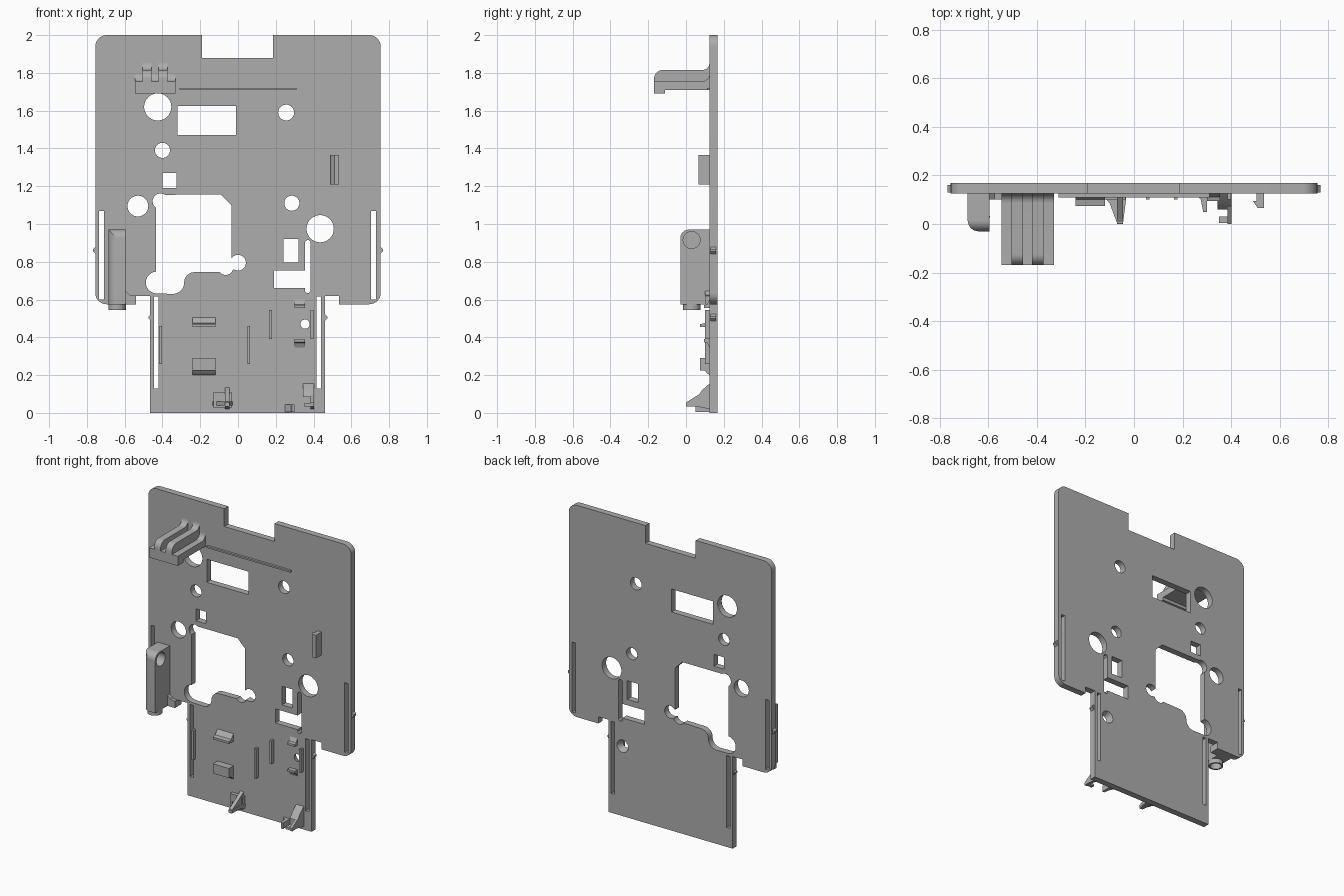
import bpy, bmesh
from math import sin, cos, radians
from mathutils import Vector

if "Cube" in bpy.data.objects:
    bpy.data.objects.remove(bpy.data.objects["Cube"], do_unlink=True)

grey = bpy.data.materials.new("plain_grey")
grey.use_nodes = True
grey.diffuse_color = (0.42, 0.42, 0.42, 1)
grey.node_tree.nodes["Principled BSDF"].inputs["Base Color"].default_value = grey.diffuse_color

FRONT, BACK = 0.125, 0.168   # front and back faces of the plate
AXES = {"x": lambda u, v, w: (w, u, v),
        "y": lambda u, v, w: (u, w, v),
        "z": lambda u, v, w: (u, v, w)}


def arc(cu, cv, r, a0, a1, n=12):
    angles = [radians(a0 + (a1 - a0) * i / n) for i in range(n + 1)]
    return [(cu + r * cos(a), cv + r * sin(a)) for a in angles]


def circle(cu, cv, r):
    return arc(cu, cv, r, 0, 360, 40)[:-1]


def rect(u0, u1, v0, v1):
    return [(u0, v0), (u1, v0), (u1, v1), (u0, v1)]


def extrude(name, loops, axis, lo, hi):
    """Fill an outline (first loop) with holes (other loops) and extrude it."""
    bm = bmesh.new()
    for loop in loops:
        vs = [bm.verts.new(AXES[axis](u, v, lo)) for u, v in loop]
        for a, b in zip(vs, vs[1:] + vs[:1]):
            bm.edges.new((a, b))
    bmesh.ops.triangle_fill(bm, use_beauty=True, edges=bm.edges[:])
    out = bmesh.ops.extrude_face_region(bm, geom=bm.faces[:], use_keep_orig=True)
    moved = [g for g in out["geom"] if isinstance(g, bmesh.types.BMVert)]
    bmesh.ops.translate(bm, verts=moved, vec=Vector(AXES[axis](0, 0, hi - lo)))
    bmesh.ops.recalc_face_normals(bm, faces=bm.faces[:])
    mesh = bpy.data.meshes.new(name)
    bm.to_mesh(mesh)
    bm.free()
    mesh.materials.append(grey)
    ob = bpy.data.objects.new(name, mesh)
    bpy.context.collection.objects.link(ob)
    return ob


def box(name, x0, x1, y0, y1, z0, z1):
    return extrude(name, [rect(x0, x1, z0, z1)], "y", y0, y1)


def cut(ob, cutter):
    mod = ob.modifiers.new("cut", "BOOLEAN")
    mod.operation, mod.solver, mod.object = "DIFFERENCE", "EXACT", cutter
    cutter.hide_render = True
    cutter.hide_set(True)


# Main plate outline with the top notch and the narrow lower tab
outline = ([(-0.465, 0), (0.46, 0), (0.46, 0.62), (0.535, 0.62), (0.535, 0.575)]
           + arc(0.695, 0.635, 0.06, -90, 0) + arc(0.695, 1.94, 0.06, 0, 90)
           + [(0.185, 2), (0.185, 1.88), (-0.19, 1.88), (-0.19, 2)]
           + arc(-0.695, 1.94, 0.06, 90, 180) + arc(-0.695, 0.635, 0.06, 180, 270)
           + [(-0.54, 0.575), (-0.54, 0.62), (-0.465, 0.62)])
# Large irregular opening
opening = (arc(-0.41, 1.12, 0.042, 233, 56) + [(-0.09, 1.155), (-0.035, 1.10)]
           + arc(0, 0.795, 0.042, 146, -120) + arc(-0.065, 0.77, 0.04, -15, -145)
           + arc(-0.23, 0.69, 0.055, 90, 180) + arc(-0.345, 0.69, 0.06, 0, -90)
           + arc(-0.43, 0.69, 0.058, 270, 95))
stepped = [(0.19, 0.66), (0.355, 0.66), (0.355, 0.645), (0.365, 0.635), (0.375, 0.635),
           (0.385, 0.645), (0.385, 0.905), (0.375, 0.915), (0.365, 0.915), (0.355, 0.905),
           (0.355, 0.755), (0.19, 0.755)]
windows = [rect(-0.32, -0.01, 1.47, 1.625), rect(-0.40, -0.325, 1.19, 1.27),
           rect(0.24, 0.32, 0.795, 0.92)]
slots = [rect(-0.735, -0.71, 0.6, 1.07), rect(0.705, 0.73, 0.6, 1.07),
         rect(-0.445, -0.42, 0.13, 0.615), rect(0.415, 0.44, 0.13, 0.615)]
holes = [circle(*c) for c in ((-0.425, 1.62, 0.072), (0.255, 1.59, 0.042), (-0.4, 1.39, 0.04),
                              (-0.53, 1.095, 0.055), (0.285, 1.11, 0.04), (0.435, 0.975, 0.072))]
plate = extrude("main_plate", [outline, opening, stepped] + windows + slots + holes,
                "y", FRONT, BACK)

# Countersunk screw hole, wider at the back
bpy.ops.mesh.primitive_cone_add(vertices=32, radius1=0.045, radius2=0.02, depth=0.06,
                                location=(0.355, 0.145, 0.47), rotation=(radians(90), 0, 0))
cone = bpy.context.object
cone.name = "screw_hole_cutter"
cone.data.materials.append(grey)
cut(plate, cone)

# Top bracket: slab with a front lip and two raised ribs
slab = ([(FRONT, 1.71), (-0.11, 1.71), (-0.11, 1.69), (-0.169, 1.69), (-0.169, 1.755)]
        + arc(0.085, 1.795, 0.04, -90, 0, 8))
extrude("bracket_slab", [slab], "x", -0.545, -0.33)
rib = ([(FRONT, 1.75), (-0.169, 1.75)] + arc(-0.124, 1.77, 0.045, 180, 90, 8)
       + arc(0.085, 1.855, 0.04, -90, 0, 8))
for i, x in enumerate((-0.505, -0.42)):
    extrude(f"bracket_rib_{i + 1}", [rib], "x", x, x + 0.047)

# Long thin rib and the side hook
box("long_rib", -0.31, 0.31, 0.11, FRONT, 1.71, 1.721)
hook = [(0.505, FRONT), (0.535, FRONT), (0.535, 0.065), (0.51, 0.065), (0.49, 0.095), (0.505, 0.095)]
extrude("side_hook", [hook], "z", 1.21, 1.365)

# Cable tube with a round port on its side and a hollow spigot below
tube = extrude("tube_housing", [[(FRONT, 0.575), (FRONT, 0.97)] + arc(0.015, 0.925, 0.045, 90, 180)
                                + [(-0.03, 0.575)]], "x", -0.685, -0.595)
edge = [(-0.70, -0.05), (-0.64, -0.05), (-0.64, -0.03)] + arc(-0.64, 0.015, 0.045, -90, -180)
cut(tube, extrude("tube_rounding_cutter", [edge + [(-0.70, 0.015)]], "z", 0.5, 1.0))
cut(tube, extrude("tube_port_cutter", [circle(0.03, 0.915, 0.045)], "x", -0.65, -0.55))
cut(tube, extrude("tube_bore_cutter", [circle(-0.64, 0.03, 0.035)], "z", 0.55, 0.62))
extrude("tube_spigot", [circle(-0.64, 0.03, 0.046), circle(-0.64, 0.03, 0.035)], "z", 0.545, 0.58)
extrude("tube_foot", [[(-0.60, 0.575), (-0.54, 0.575), (-0.54, 0.62), (-0.575, 0.625), (-0.60, 0.65)]],
        "y", 0.10, FRONT)

# Snap nubs on both edges
for side, s in (("left", 1), ("right", -1)):
    for part, x, z in (("upper", 0.753, 0.86), ("lower", 0.458, 0.505)):
        nub = [(s * x, z - 0.02), (s * (x + 0.015), z - 0.005),
               (s * (x + 0.015), z + 0.005), (s * x, z + 0.02)]
        extrude(f"{part}_nub_{side}", [nub], "y", 0.13, 0.16)

# Vertical ribs on the lower tab
for i, (x, z0, z1) in enumerate(((0.05, 0.26, 0.46), (-0.417, 0.26, 0.46),
                                 (0.165, 0.39, 0.545), (0.385, 0.39, 0.545))):
    box(f"tab_rib_{i + 1}", x, x + 0.014, 0.10, FRONT, z0, z1)

# Wide clips: upper one hooks up, lower one hooks down
upper = [(FRONT, 0.455), (0.075, 0.455), (0.075, 0.47), (0.10, 0.475), (0.11, 0.49), (FRONT, 0.505)]
lower = [(FRONT, 0.29), (0.075, 0.29), (0.075, 0.225), (0.10, 0.225), (0.11, 0.21), (FRONT, 0.2)]
for name, profile in (("upper_clip", upper), ("lower_clip", lower)):
    extrude(name, [profile], "x", -0.24, -0.12)

# Small clips beside the screw hole
for name, z, d in (("small_clip_upper", 0.555, 1), ("small_clip_lower", 0.39, -1)):
    profile = [(FRONT, z), (0.095, z), (0.095, z + d * 0.015), (0.112, z + d * 0.02), (FRONT, z + d * 0.045)]
    extrude(name, [profile], "x", 0.3, 0.355)

# Bottom hooks: tapered fins with their base shelves
fin = [(FRONT, 0.02), (0.05, 0.035), (0, 0.035), (0, 0.055), (0.08, 0.105), (FRONT, 0.135)]
extrude("centre_fin", [fin], "x", -0.07, -0.045)
extrude("centre_gusset", [[(-0.135, FRONT), (-0.1, 0.085), (-0.07, 0.005), (-0.045, 0.005), (-0.03, FRONT)]],
        "z", 0.04, 0.06)
box("centre_hook_base", -0.13, -0.035, 0.1, FRONT, 0.025, 0.11)
extrude("corner_fin", [fin], "x", 0.385, 0.402)
extrude("corner_block", [[(FRONT, 0.085), (0.06, 0.085), (0.085, 0.12), (FRONT, 0.155)]], "x", 0.345, 0.402)
extrude("corner_hook_tip", [rect(0.35, 0.402, 0.005, 0.03)], "z", 0.035, 0.05)
extrude("bottom_hook", [[(0.25, FRONT), (0.275, 0.10), (0.285, 0.05), (0.3, 0.05), (0.3, FRONT)]],
        "z", 0.005, 0.045)

# Smooth the round walls while keeping hard edges
for ob in bpy.context.view_layer.objects:
    ob.select_set(ob.type == "MESH" and not ob.hide_render)
bpy.context.view_layer.objects.active = plate
bpy.ops.object.shade_smooth_by_angle(angle=radians(30))
